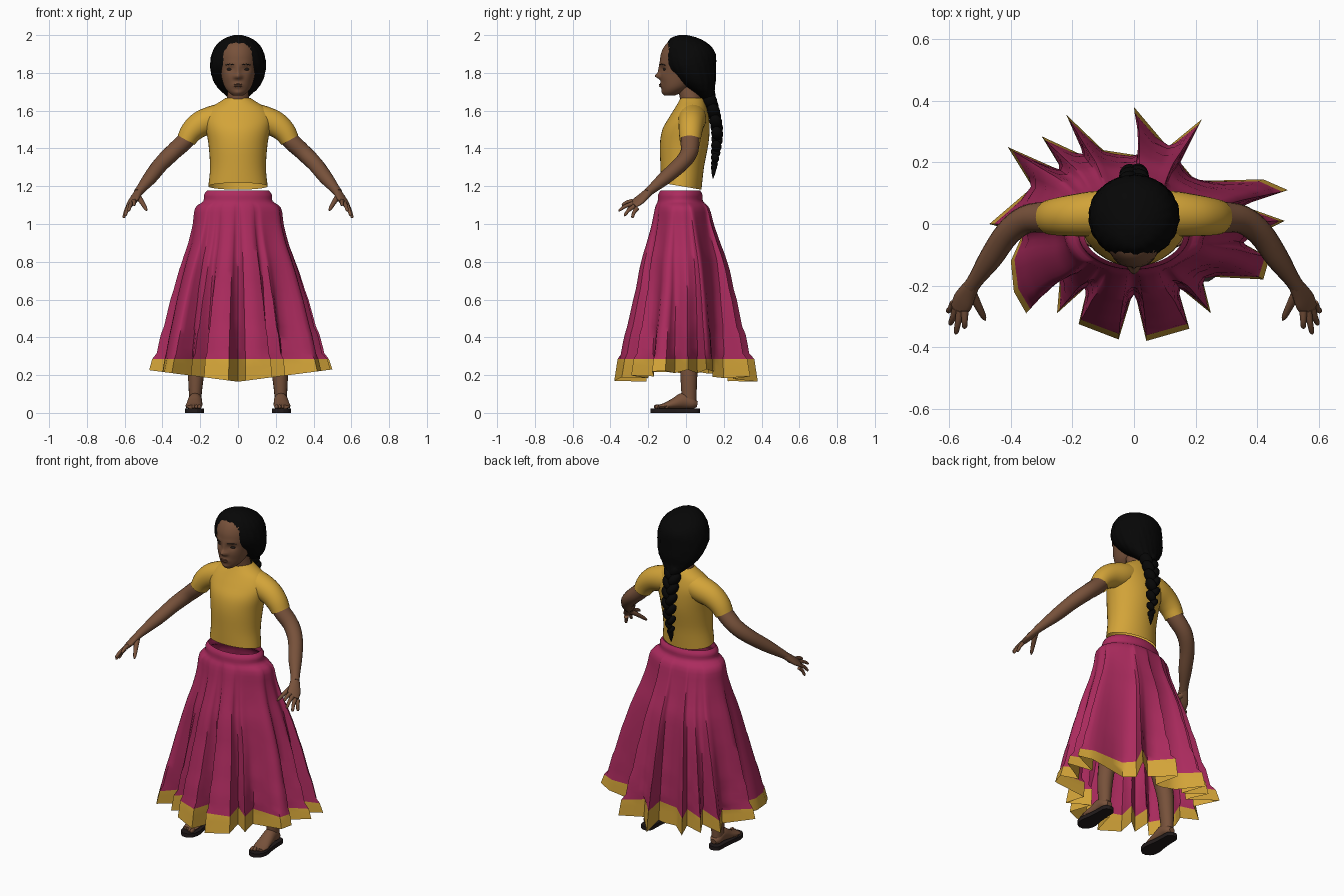
import bpy, bmesh, math, random
from mathutils import Vector, Euler

random.seed(4)
cube = bpy.data.objects.get("Cube")
if cube:
    bpy.data.objects.remove(cube, do_unlink=True)


def material(name, rgb):
    m = bpy.data.materials.new(name)
    m.use_nodes = True
    m.diffuse_color = (*rgb, 1)
    bsdf = m.node_tree.nodes["Principled BSDF"]
    bsdf.inputs["Base Color"].default_value = (*rgb, 1)
    bsdf.inputs["Roughness"].default_value = 0.8
    return m


GOLD = material("gold cloth", (0.65, 0.37, 0.04))
PINK = material("magenta cloth", (0.41, 0.024, 0.112))
SKIN = material("brown skin", (0.185, 0.083, 0.043))
LIP = material("lip brown", (0.15, 0.063, 0.036))
HAIR = material("black hair", (0.002, 0.002, 0.002))
EYE = material("dark eye", (0.018, 0.013, 0.011))
SOLE = material("dark sole", (0.016, 0.011, 0.011))


def smooth(rows, n=4):
    """Catmull-Rom interpolation through rows of numbers."""
    out = []
    for i in range(len(rows) - 1):
        p = [rows[max(i - 1, 0)], rows[i], rows[i + 1], rows[min(i + 2, len(rows) - 1)]]
        for k in range(n):
            t = k / n
            out.append([0.5 * (2 * b + (c - a) * t + (2 * a - 5 * b + 4 * c - d) * t * t
                               + (3 * b - a - 3 * c + d) * t ** 3) for a, b, c, d in zip(*p)])
    return out + [list(rows[-1])]


def finish(bm, name, mat, angle=50):
    bmesh.ops.recalc_face_normals(bm, faces=bm.faces)
    mesh = bpy.data.meshes.new(name)
    bm.to_mesh(mesh)
    bm.free()
    ob = bpy.data.objects.new(name, mesh)
    bpy.context.collection.objects.link(ob)
    mesh.materials.append(mat)
    bpy.ops.object.select_all(action='DESELECT')
    ob.select_set(True)
    bpy.context.view_layer.objects.active = ob
    bpy.ops.object.shade_smooth_by_angle(angle=math.radians(angle))
    return ob


def loft(name, rings, mat, caps=True, angle=50):
    bm = bmesh.new()
    loops = [[bm.verts.new(p) for p in ring] for ring in rings]
    for a, b in zip(loops, loops[1:]):
        for i in range(len(a)):
            j = (i + 1) % len(a)
            bm.faces.new((a[i], a[j], b[j], b[i]))
    if caps:
        bm.faces.new(loops[0])
        bm.faces.new(loops[-1])
    return finish(bm, name, mat, angle)


def circle(n):
    return [math.tau * i / n for i in range(n)]


def stack(rows, n=32, warp=lambda v: v):
    """Horizontal ellipses from rows of z, centre y, x radius, y radius."""
    return [[warp(Vector((rx * math.cos(a), cy + ry * math.sin(a), z))) for a in circle(n)]
            for z, cy, rx, ry in rows]


def tube(name, rows, mat, s=1, up=(0, 0, 1), n=16, caps=True):
    """Limb through rows of x, y, z, side radius, upper radius; s mirrors it."""
    rows = smooth(rows)
    pts = [Vector(r[:3]) for r in rows]
    rings = []
    for i, (p, r) in enumerate(zip(pts, rows)):
        t = (pts[min(i + 1, len(pts) - 1)] - pts[max(i - 1, 0)]).normalized()
        side = Vector(up).cross(t).normalized()
        top = t.cross(side)
        ring = [p + side * r[3] * math.cos(a) + top * r[4] * math.sin(a) for a in circle(n)]
        rings.append([Vector((v.x * s, v.y, v.z)) for v in ring])
    return loft(name, rings, mat, caps)


def blob(name, loc, size, mat, rot=(0, 0, 0)):
    bm = bmesh.new()
    bmesh.ops.create_uvsphere(bm, u_segments=16, v_segments=10, radius=1)
    turn = Euler(rot).to_matrix()
    for v in bm.verts:
        v.co = turn @ (v.co * Vector(size)) + Vector(loc)
    return finish(bm, name, mat)


# Skirt: pleated hem outline, fading upward into an oval waist
HEM = [(.49, .01), (.35, .06), (.5, .11), (.42, .145), (.2, .14), (.15, .2), (.22, .34),
       (.11, .25), (0, .38), (.03, .22), (-.1, .24), (-.22, .355), (-.16, .22), (-.3, .285),
       (-.23, .17), (-.41, .25), (-.33, .12), (-.47, 0), (-.36, -.03), (-.4, -.12),
       (-.39, -.22), (-.35, -.29), (-.24, -.17), (-.25, -.29), (-.15, -.2), (-.18, -.325),
       (-.05, -.375), (0, -.21), (.04, -.38), (.18, -.34), (.14, -.2), (.25, -.29),
       (.22, -.17), (.42, -.18), (.44, -.11), (.35, -.06)]
BAND = .285
hem = [Vector(p).lerp(Vector(q), k / 3) for p, q in zip(HEM, HEM[1:] + HEM[:1]) for k in range(3)]
angles = sorted(math.atan2(h.y / .28, h.x / .4) % math.tau for h in hem)
fold = [h - Vector((.4 * math.cos(a), .28 * math.sin(a))) for h, a in zip(hem, angles)]
profile = [(1.178, .162, .105, -.03, 0), (1.155, .18, .117, -.03, 0), (1.12, .184, .12, -.03, 0),
           (1.085, .225, .14, -.02, .08), (1, .235, .155, -.015, .18), (.9, .255, .178, -.01, .29),
           (.8, .285, .204, -.005, .4), (.65, .322, .223, 0, .56), (.5, .353, .244, 0, .7),
           (.38, .375, .26, 0, .83), (BAND, .39, .27, 0, .92), (.2, .4, .28, 0, 1)]
rings = []
for z, rx, ry, cy, w in smooth(profile, 3):
    d = fold
    for _ in range(round((1 - w) * 6)):
        d = [(d[i - 1] + d[i] * 2 + d[(i + 1) % len(d)]) / 4 for i in range(len(d))]
    ring = []
    for a, f in zip(angles, d):
        x, y = rx * math.cos(a) + f.x * w, cy + ry * math.sin(a) + f.y * w
        drop = max(0, BAND - z) / (BAND - .2) * (.12 - .13 * abs(x))
        ring.append((x, y, BAND - drop if z < BAND else z))
    rings.append(ring)
skirt = loft("skirt", rings, PINK, caps=False)
skirt.data.materials.append(GOLD)
for face in skirt.data.polygons:
    face.material_index = int(face.center.z < BAND - .002)

# Shirt body, open at the neck and at the slanted bottom edge
shirt_rows = smooth([(1.2, -.025, .157, .107), (1.3, -.02, .148, .115), (1.42, -.01, .156, .128),
                     (1.5, 0, .17, .125), (1.56, .015, .178, .107), (1.61, .025, .152, .086),
                     (1.645, .03, .1, .07), (1.668, .03, .064, .058)])


def slant(v):
    v.z -= .17 * (v.y + .025) * max(0, 1 - (v.z - 1.2) / .1)
    return v


loft("shirt", stack(shirt_rows, 40, slant), GOLD, caps=False)

# Head with sculpted face: x, z, x spread, z spread, push forward
BUMPS = [(0, 1.783, .015, .014, .026), (0, 1.812, .009, .03, .01), (.016, 1.778, .01, .009, .01),
         (.042, 1.82, .022, .014, -.01), (.04, 1.85, .035, .01, .004), (.055, 1.775, .025, .025, .004),
         (0, 1.734, .026, .014, .009), (0, 1.695, .022, .012, .006)]


def sculpt(v):
    if v.y < -.04:
        v.y -= sum(p * math.exp(-((abs(v.x) - x) / sx) ** 2 - ((v.z - z) / sz) ** 2)
                   for x, z, sx, sz, p in BUMPS)
    return v


head_rows = smooth([(1.68, -.085, .026, .028), (1.7, -.07, .052, .054), (1.73, -.05, .073, .08),
                    (1.78, -.03, .088, .105), (1.84, -.02, .099, .118), (1.9, -.015, .1, .118),
                    (1.95, -.01, .085, .097), (1.985, 0, .05, .055)], 6)
loft("head", stack(head_rows, 72, sculpt), SKIN, angle=80)
tube("neck", [(0, .03, 1.6, .07, .06), (0, .025, 1.66, .06, .056), (0, .005, 1.73, .05, .05)],
     SKIN, up=(0, 1, 0))
for z, h in ((1.739, .004), (1.73, .005)):
    blob("lip", (0, -.134, z), (.021, .009, h), LIP)


# Hair cap with wavy locks, narrowing at the nape
def locks(v):
    a = math.atan2(v.y - .03, v.x)
    k = 1 + .014 * math.sin(22 * a + 50 * v.z) + random.uniform(-.01, .01)
    return Vector((v.x * k, .03 + (v.y - .03) * k, v.z))


hair_rows = smooth([(1.66, .122, .042, .035), (1.69, .1, .075, .053), (1.715, .081, .102, .07),
                    (1.76, .055, .131, .102), (1.83, .026, .147, .132), (1.9, .02, .138, .136),
                    (1.95, .011, .112, .112), (1.985, -.008, .066, .07), (2, -.015, .02, .02)])
loft("hair", stack(hair_rows, 64, locks), HAIR, angle=80)

# Braid of crossed strands
braid = smooth([(.1, 1.73, .05), (.128, 1.65, .044), (.152, 1.57, .04), (.165, 1.48, .037),
                (.157, 1.38, .029), (.148, 1.3, .018)], 3)
for i, (y, z, r) in enumerate(braid):
    s = 1 if i % 2 else -1
    blob("braid_strand", (s * r * .4, y, z), (r * .7, r * .85, r * 1.1), HAIR, (.2, s * .6, 0))
tube("braid_tip", [(0, .15, 1.32, .018, .016), (0, .146, 1.28, .014, .012), (0, .143, 1.24, .002, .002)],
     HAIR, up=(0, 1, 0))

# Paired parts
FINGERS = [("index_finger", (.55, -.282, 1.122), (.55, -.34, 1.1)),
           ("middle_finger", (.565, -.282, 1.108), (.579, -.358, 1.07)),
           ("ring_finger", (.578, -.274, 1.094), (.598, -.328, 1.043)),
           ("little_finger", (.586, -.258, 1.084), (.606, -.286, 1.032))]
for s, side in ((1, "left_"), (-1, "right_")):
    tube(side + "sleeve", [(.03, .034, 1.578, .068, .07), (.12, .033, 1.556, .074, .074),
                           (.195, .028, 1.53, .068, .069), (.245, .024, 1.49, .062, .06),
                           (.275, .022, 1.443, .056, .051)], GOLD, s, n=24, caps=False)
    tube(side + "arm", [(.22, .025, 1.51, .045, .042), (.28, .022, 1.44, .05, .046),
                        (.35, .015, 1.375, .046, .044), (.41, -.03, 1.315, .042, .041),
                        (.465, -.11, 1.245, .038, .036), (.51, -.175, 1.19, .027, .026),
                        (.53, -.205, 1.165, .025, .021)], SKIN, s)
    tube(side + "palm", [(.522, -.193, 1.175, .024, .021), (.54, -.222, 1.148, .031, .019),
                         (.556, -.252, 1.122, .037, .016), (.57, -.28, 1.1, .031, .01)],
         SKIN, s, up=(.5, -.2, .85))
    for name, a, b in FINGERS:
        a, b = Vector(a), Vector(b)
        mid = a.lerp(b, .5) + Vector((0, -.003, .004))
        tube(side + name, [(*a, .013, .012), (*mid, .01, .0095), (*a.lerp(b, .9), .008, .007),
                           (*b, .002, .002)], SKIN, s, n=10)
    tube(side + "thumb", [(.532, -.215, 1.15, .017, .016), (.508, -.262, 1.114, .013, .012),
                          (.489, -.3, 1.082, .009, .009), (.483, -.313, 1.07, .002, .002)], SKIN, s, n=10)

    # Leg, foot, toes and sandal sole
    tube(side + "leg", [(.1, 0, .95, .085, .085), (.16, 0, .55, .06, .062), (.21, .015, .3, .047, .05),
                        (.222, .015, .2, .042, .045), (.226, .016, .1, .034, .04),
                        (.226, .018, .045, .032, .036)], SKIN, s, up=(0, 1, 0))
    tube(side + "foot", [(.226, .06, .045, .018, .015), (.226, .035, .05, .034, .03),
                         (.227, -.01, .064, .037, .043), (.23, -.06, .05, .041, .03),
                         (.234, -.11, .037, .044, .017), (.236, -.145, .032, .036, .01)], SKIN, s)
    for k in range(5):
        r = .013 - .0012 * k
        blob(side + "toe", (s * (.204 + .0165 * k), -.15 + .003 * k * k, .032), (r * .8, r * 1.6, r), SKIN)
    width = smooth([(.075, .012), (.055, .034), (0, .037), (-.06, .042), (-.12, .051), (-.165, .04), (-.187, .012)])
    outline = [(s * (.23 + w), y) for y, w in width] + [(s * (.23 - w), y) for y, w in reversed(width)]
    loft(side + "sandal_sole", [[(x, y, z) for x, y in outline] for z in (0, .023)], SOLE, angle=30)

    # Eye and eyebrow
    blob(side + "eye", (s * .043, -.112, 1.819), (.018, .009, .0075), EYE, (0, 0, s * .3))
    tube(side + "eyebrow", [(.022, -.138, 1.843, .002, .002), (.045, -.129, 1.846, .0025, .0025),
                            (.066, -.11, 1.841, .002, .002)], EYE, s, n=8)
